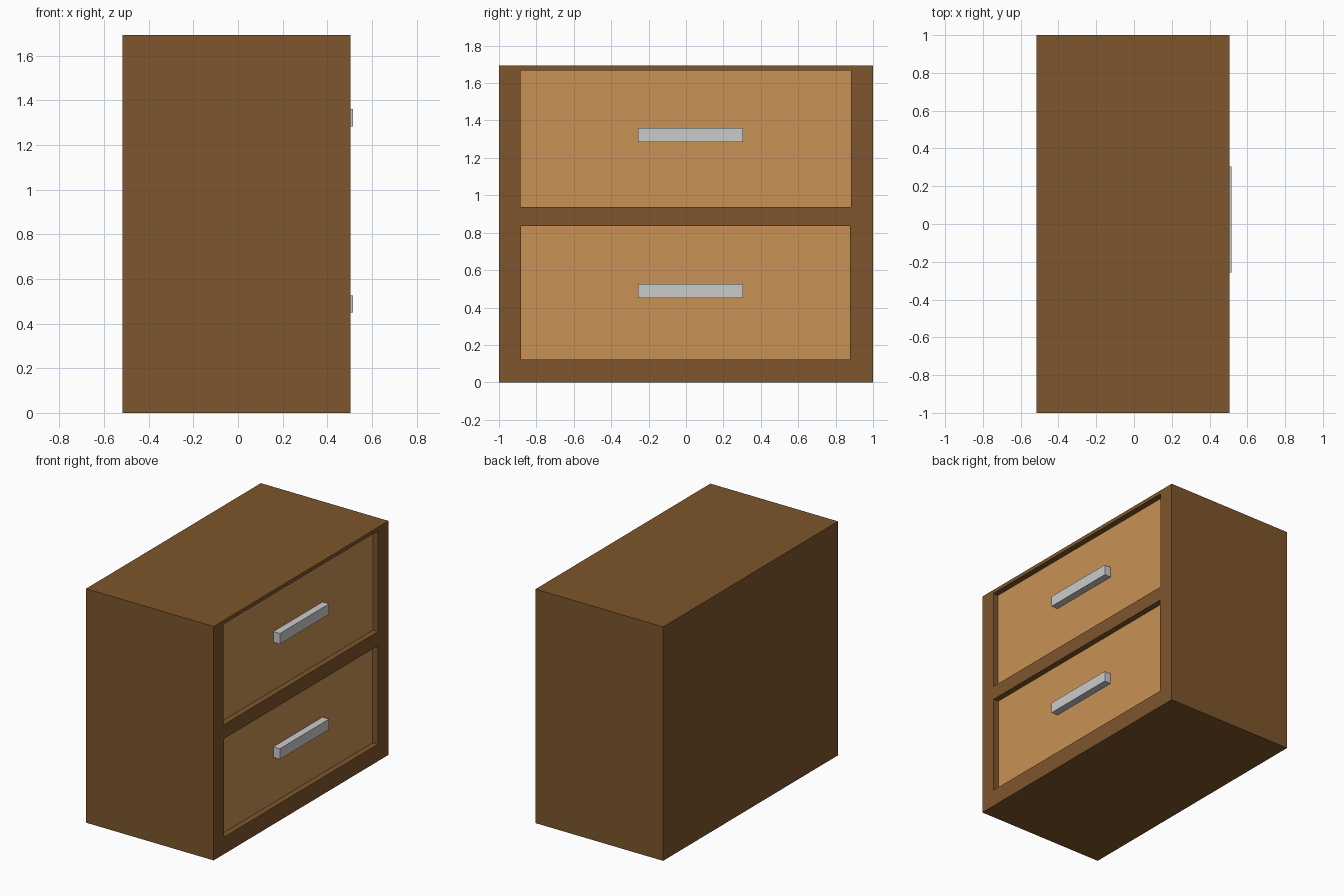
import bpy

if "Cube" in bpy.data.objects:
    bpy.data.objects.remove(bpy.data.objects["Cube"])


def material(name, color):
    mat = bpy.data.materials.new(name)
    mat.diffuse_color = (*color, 1)
    mat.use_nodes = True
    mat.node_tree.nodes["Principled BSDF"].inputs["Base Color"].default_value = mat.diffuse_color
    return mat


def box(name, x, y, z, mat=None):
    """Box spanning the given (min, max) ranges."""
    spans = (x, y, z)
    bpy.ops.mesh.primitive_cube_add(size=1, location=[(a + b) / 2 for a, b in spans])
    obj = bpy.context.object
    obj.name = name
    obj.scale = [b - a for a, b in spans]
    bpy.ops.object.transform_apply(location=False, rotation=False, scale=True)
    if mat:
        obj.data.materials.append(mat)
    return obj


dark_wood = material("dark_wood", (0.205, 0.093, 0.025))
light_wood = material("light_wood", (0.578, 0.287, 0.089))

FRONT = 0.505           # face of the cabinet
PANEL = 0.463           # recessed face of the drawers
POCKET = 0.42           # back of the drawer openings
HANDLE_Y = (-0.257, 0.305)

# Cabinet body
cabinet = box("cabinet_body", (-0.517, FRONT), (-1, 1), (0, 1.693), dark_wood)

# Opening, drawer front and handle for each drawer
drawers = {
    "lower": ((-0.882, 0.878), (0.123, 0.835), (0.450, 0.527)),
    "upper": ((-0.885, 0.882), (0.937, 1.666), (1.284, 1.361)),
}
for level, (y, z, handle_z) in drawers.items():
    cutter = box(level + "_opening_cutter", (POCKET, FRONT + 0.1), y, z, dark_wood)
    cutter.hide_render = True
    cut = cabinet.modifiers.new(level + "_opening", 'BOOLEAN')
    cut.operation = 'DIFFERENCE'
    cut.solver = 'EXACT'
    cut.object = cutter
    bpy.context.view_layer.objects.active = cabinet
    bpy.ops.object.modifier_apply(modifier=cut.name)
    bpy.data.objects.remove(cutter)

    box(level + "_drawer_front", (POCKET, PANEL), y, z, light_wood)
    box(level + "_handle", (PANEL, 0.515), HANDLE_Y, handle_z)
